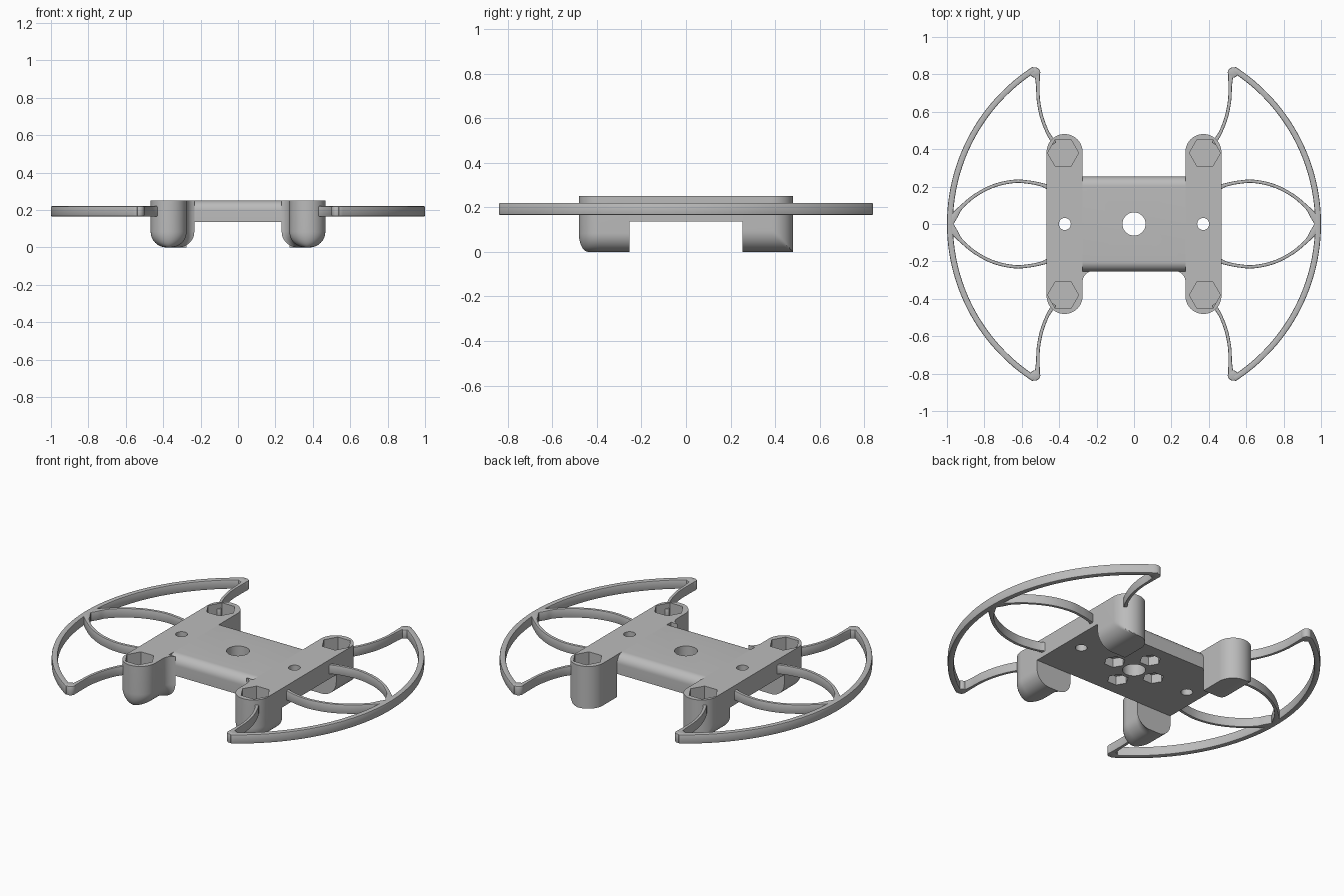
import bpy, bmesh, math
from mathutils import Vector

if "Cube" in bpy.data.objects:
    bpy.data.objects.remove(bpy.data.objects["Cube"])

grey = bpy.data.materials.new("plain_grey")
grey.use_nodes = True
grey.diffuse_color = (0.5, 0.5, 0.5, 1)
grey.node_tree.nodes["Principled BSDF"].inputs["Base Color"].default_value = (0.5, 0.5, 0.5, 1)

TOP, DECK_Z, DECK_Y = 0.25, 0.137, 0.253
RAIL_IN, RAIL_OUT = 0.275, 0.467
LEG_X, LEG_Y, LEG_R = 0.371, 0.385, 0.096


def loft(bm, rings):
    """Closed solid through a stack of equal-length point rings."""
    rows = [[bm.verts.new(p) for p in ring] for ring in rings]
    for a, b in zip(rows, rows[1:]):
        for i in range(len(a)):
            j = (i + 1) % len(a)
            bm.faces.new((a[i], a[j], b[j], b[i]))
    bm.faces.new(rows[0][::-1])
    bm.faces.new(rows[-1])


def prism(bm, x, y, r, sides, z0, z1):
    ring = [(x + r * math.cos(math.tau * i / sides), y + r * math.sin(math.tau * i / sides))
            for i in range(sides)]
    loft(bm, [[(px, py, z) for px, py in ring] for z in (z0, z1)])


def ribbon(bm, points, widths, z0=0.165, z1=0.22):
    """Upright strip following a path in plan."""
    pts = [Vector(p) for p in points]
    left, right = [], []
    for i, p in enumerate(pts):
        t = (pts[min(i + 1, len(pts) - 1)] - pts[max(i - 1, 0)]).normalized()
        n = Vector((-t.y, t.x)) * widths[i] / 2
        left.append(p + n)
        right.append(p - n)
    loft(bm, [[(l.x, l.y, z0), (r.x, r.y, z0), (r.x, r.y, z1), (l.x, l.y, z1)]
              for l, r in zip(left, right)])


def smooth_path(points, steps=8):
    """Catmull-Rom curve through (x, y, width) points."""
    p = [Vector(q) for q in points]
    p = [2 * p[0] - p[1]] + p + [2 * p[-1] - p[-2]]
    out = []
    for a, b, c, d in zip(p, p[1:], p[2:], p[3:]):
        for s in range(steps):
            t = s / steps
            out.append(0.5 * (2 * b + (c - a) * t + (2 * a - 5 * b + 4 * c - d) * t ** 2
                              + (3 * b - a - 3 * c + d) * t ** 3))
    out.append(p[-2])
    return [(q.x, q.y) for q in out], [q.z for q in out]


def finish(name, bm, mirror=(False, False), cutter=None, bevel=0):
    bmesh.ops.recalc_face_normals(bm, faces=bm.faces)
    mesh = bpy.data.meshes.new(name)
    bm.to_mesh(mesh)
    bm.free()
    obj = bpy.data.objects.new(name, mesh)
    bpy.context.collection.objects.link(obj)
    mesh.materials.append(grey)
    if bevel:
        mod = obj.modifiers.new("soft_edges", "BEVEL")
        mod.width, mod.segments, mod.limit_method = bevel, 2, "ANGLE"
        mod.angle_limit = math.radians(50)
    if any(mirror):
        mod = obj.modifiers.new("mirror", "MIRROR")
        mod.use_axis = (*mirror, False)
        mod.use_mirror_merge = False
    if cutter:
        mod = obj.modifiers.new("openings", "BOOLEAN")
        mod.operation, mod.solver, mod.object = "DIFFERENCE", "EXACT", cutter
    bpy.ops.object.select_all(action="DESELECT")
    obj.select_set(True)
    bpy.context.view_layer.objects.active = obj
    for mod in list(obj.modifiers):
        bpy.ops.object.modifier_apply(modifier=mod.name)
    bpy.ops.object.shade_smooth_by_angle(angle=math.radians(35))
    return obj


# Cutter: bolt holes, hexagonal leg pockets, hexagonal recesses below the deck
bm = bmesh.new()
prism(bm, 0, 0, 0.062, 40, 0.05, 0.3)
for s in (-1, 1):
    prism(bm, s * 0.37, 0, 0.032, 28, 0.05, 0.3)
    prism(bm, s * 0.135, 0, 0.058, 6, 0.05, 0.19)
    prism(bm, 0, s * 0.135, 0.058, 6, 0.05, 0.19)
    for t in (-1, 1):
        prism(bm, s * 0.379, t * 0.38, 0.083, 6, 0.1, 0.3)
cutter = finish("opening_cutter", bm)
cutter.hide_render = True

# Central deck with rounded front and back top edges
round_r = 0.052
arc = [(DECK_Y - round_r + round_r * math.cos(a), TOP - round_r + round_r * math.sin(a))
       for a in [math.pi / 2 * i / 10 for i in range(11)]]
half = [(DECK_Y, DECK_Z)] + arc
profile = half + [(-y, z) for y, z in reversed(half)]
bm = bmesh.new()
loft(bm, [[(x, y, z) for y, z in profile] for x in (-RAIL_IN, RAIL_IN)])
finish("deck", bm, cutter=cutter)

# Flat rails on both sides of the deck
bm = bmesh.new()
rail = [(RAIL_IN, -DECK_Y), (RAIL_OUT, -DECK_Y), (RAIL_OUT, DECK_Y), (RAIL_IN, DECK_Y)]
loft(bm, [[(x, y, z) for x, y in rail] for z in (DECK_Z, TOP)])
finish("side_rails", bm, (True, False), cutter)


def back_outline(d):
    pts = [(LEG_X + LEG_R * math.cos(math.pi * i / 32), LEG_Y + LEG_R * math.sin(math.pi * i / 32))
           for i in range(33)]
    pts = [(RAIL_OUT, DECK_Y)] + pts + [(RAIL_IN, DECK_Y)]
    return [(min(x, LEG_X + LEG_R - d), y) for x, y in pts]


def front_outline(d):
    pts = [(RAIL_OUT - d, -DECK_Y)]
    for i in range(33):
        a = math.pi * i / 32
        pts.append((LEG_X + (LEG_R - d) * math.cos(a), -LEG_Y - (LEG_R - d / 2) * math.sin(a)))
    # Concave fillet that flares into the deck
    for i in range(9):
        a = math.radians(72) * i / 8
        pts.append((0.215 + 0.06 * math.cos(a) + d, -DECK_Y - 0.057 + 0.06 * math.sin(a)))
    return pts


def leg(name, outline, r):
    levels = [(r - r * math.cos(a), r - r * math.sin(a))
              for a in [math.pi / 2 * i / 12 for i in range(13)]]
    bm = bmesh.new()
    rings = [[(x, y, TOP) for x, y in outline(0)]]
    rings += [[(x, y, z) for x, y in outline(d)] for d, z in levels]
    loft(bm, rings)
    finish(name, bm, (True, False), cutter)


# Back legs are rounded along the outer side, front legs all around the foot
leg("back_legs", back_outline, LEG_R)
leg("front_legs", front_outline, 0.084)

# Outer guard arcs with rounded tips
bm = bmesh.new()
span = math.radians(57.3)
angles = [span * (i / 40 - 1) for i in range(81)]
ribbon(bm, [(0.984 * math.cos(a), 0.984 * math.sin(a)) for a in angles], [0.032] * 81)
finish("guard_arcs", bm, (True, False), bevel=0.006)
bm = bmesh.new()
prism(bm, 0.529, 0.81, 0.028, 24, 0.165, 0.22)
finish("guard_tips", bm, (True, True), bevel=0.006)

# Curved struts from the legs to the guard tips
bm = bmesh.new()
ribbon(bm, *smooth_path([(0.425, 0.43, 0.024), (0.462, 0.49, 0.018), (0.493, 0.57, 0.018),
                         (0.511, 0.66, 0.018), (0.514, 0.74, 0.02), (0.518, 0.81, 0.03)]))
finish("tip_struts", bm, (True, True), bevel=0.004)

# Bowed struts from the rails to the middle of the guard
bm = bmesh.new()
ribbon(bm, *smooth_path([(0.445, 0.19, 0.03), (0.485, 0.207, 0.02), (0.55, 0.222, 0.018),
                         (0.64, 0.228, 0.018), (0.75, 0.204, 0.018), (0.85, 0.152, 0.018),
                         (0.925, 0.088, 0.022), (0.958, 0.045, 0.035), (0.982, 0, 0.03)]))
finish("middle_struts", bm, (True, True), bevel=0.004)

bpy.data.objects.remove(cutter)
